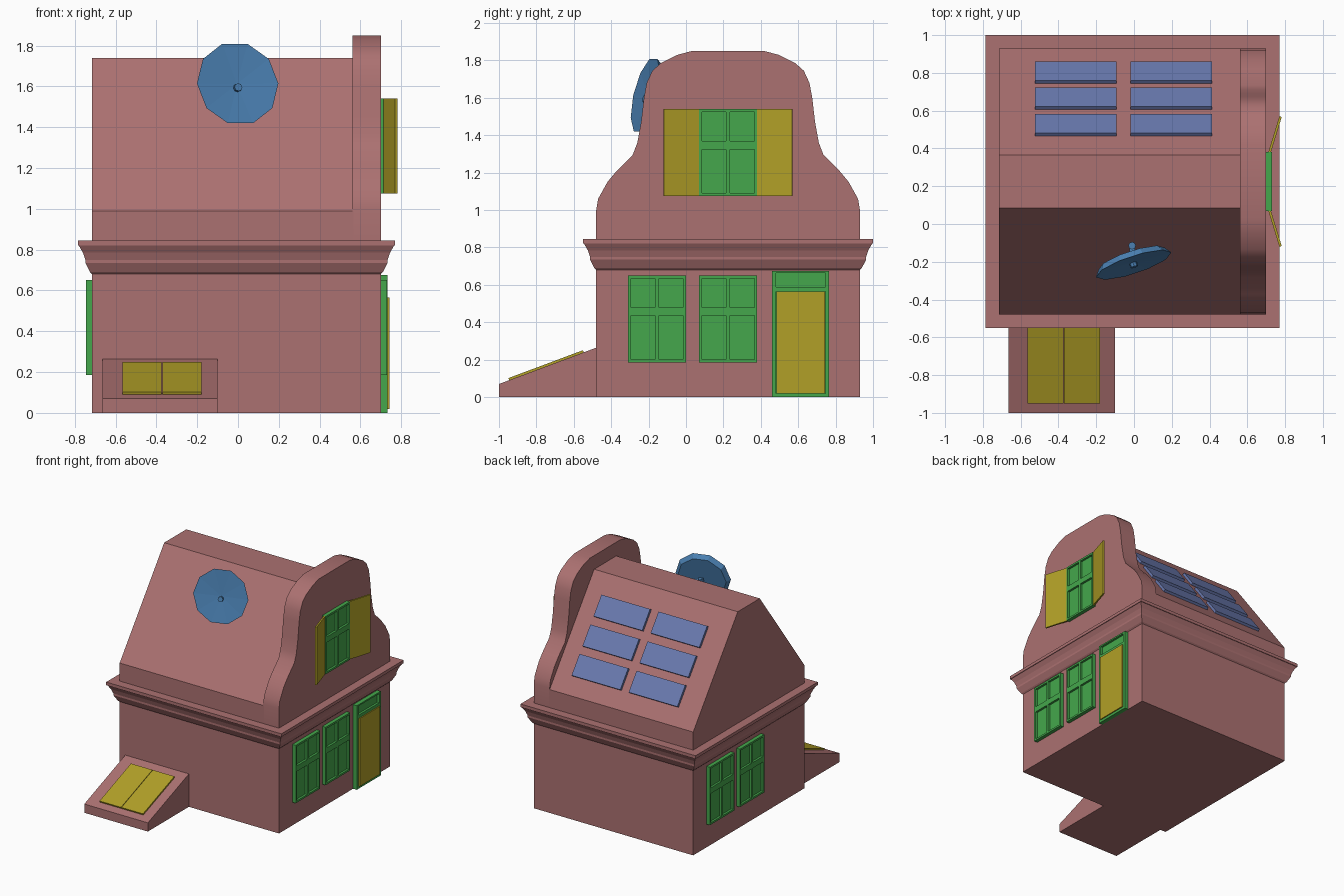
import bpy, bmesh, math
from mathutils import Vector, Matrix

default = bpy.data.objects.get("Cube")
if default:
    bpy.data.objects.remove(default, do_unlink=True)


def material(name, rgb):
    m = bpy.data.materials.new(name)
    m.use_nodes = True
    m.diffuse_color = (*rgb, 1)
    m.node_tree.nodes["Principled BSDF"].inputs["Base Color"].default_value = (*rgb, 1)
    return m


BRICK = material("dusty red", (0.41, 0.165, 0.165))
GREEN = material("green", (0.058, 0.39, 0.072))
YELLOW = material("mustard", (0.44, 0.35, 0.02))
SOLAR = material("panel blue", (0.144, 0.195, 0.434))
STEEL = material("dish blue", (0.069, 0.216, 0.445))


def finish(bm, name, mat, smooth=None):
    bmesh.ops.recalc_face_normals(bm, faces=bm.faces)
    me = bpy.data.meshes.new(name)
    bm.to_mesh(me)
    bm.free()
    me.materials.append(mat)
    ob = bpy.data.objects.new(name, me)
    bpy.context.scene.collection.objects.link(ob)
    if smooth:
        bpy.ops.object.select_all(action='DESELECT')
        ob.select_set(True)
        bpy.context.view_layer.objects.active = ob
        bpy.ops.object.shade_smooth_by_angle(angle=math.radians(smooth))
    return ob


def add_box(bm, lo, hi, matrix=Matrix()):
    lo, hi = Vector(lo), Vector(hi)
    size = [abs(c) for c in hi - lo]
    bmesh.ops.create_cube(bm, size=1, matrix=matrix @ Matrix.Translation((lo + hi) / 2)
                          @ Matrix.Diagonal((*size, 1)))


def extrude_x(name, profile, x0, x1, mat, smooth=None):
    bm = bmesh.new()
    face = bm.faces.new([bm.verts.new((x0, y, z)) for y, z in profile])
    new = bmesh.ops.extrude_face_region(bm, geom=[face])["geom"]
    bmesh.ops.translate(bm, vec=(x1 - x0, 0, 0),
                        verts=[v for v in new if isinstance(v, bmesh.types.BMVert)])
    return finish(bm, name, mat, smooth)


LEFT, RIGHT, FRONT, BACK, MID = -0.715, 0.70, -0.48, 0.93, 0.225

# Walls with flared cornice, lofted from offset rectangles
bm = bmesh.new()
rings = []
for off, z in [(0, 0), (0, .68), (.01, .69), (.033, .735), (.033, .75),
               (.045, .785), (.065, .82), (.07, .82), (.07, .845)]:
    rings.append([bm.verts.new(p) for p in (
        (LEFT - off, FRONT - off, z), (RIGHT + off, FRONT - off, z),
        (RIGHT + off, BACK + off, z), (LEFT - off, BACK + off, z))])
for a, b in zip(rings, rings[1:]):
    for i in range(4):
        j = (i + 1) % 4
        bm.faces.new((a[i], a[j], b[j], b[i]))
bm.faces.new(rings[0][::-1])
bm.faces.new(rings[-1])
finish(bm, "walls_and_cornice", BRICK)

# Roof with short knee walls and flat ridge
EAVE, RIDGE, RIDGE_HALF = 0.99, 1.74, 0.14
extrude_x("roof", [(FRONT, .84), (FRONT, EAVE), (MID - RIDGE_HALF, RIDGE),
                   (MID + RIDGE_HALF, RIDGE), (BACK, EAVE), (BACK, .84)], LEFT, .565, BRICK)

# Bell shaped gable, half profile mirrored about the middle
half = [(.705, .84), (.705, 1.0), (.695, 1.06), (.645, 1.15), (.595, 1.21), (.51, 1.295),
        (.485, 1.36), (.465, 1.47), (.45, 1.6), (.435, 1.68), (.405, 1.745),
        (.36, 1.785), (.27, 1.83), (.195, 1.85)]
extrude_x("gable", [(MID - d, z) for d, z in half] + [(MID + d, z) for d, z in half[::-1]],
          .56, RIGHT, BRICK, 35)


# Four pane windows
def window(name, side, y, z):
    wall = RIGHT if side > 0 else LEFT
    w, h = .155, .465
    bm = bmesh.new()

    def part(y0, y1, z0, z1, depth):
        add_box(bm, (wall - side * .01, y + y0, z + z0), (wall + side * depth, y + y1, z + z1))
    part(-w, w, 0, h, .012)
    for y0, y1 in ((-w, -w + .015), (-.01, .01), (w - .015, w)):
        part(y0, y1, 0, h, .03)
    for z0, z1 in ((0, .015), (.25, .295), (h - .015, h)):
        part(-w, w, z0, z1, .0295)
    finish(bm, name, GREEN)


window("right_window_front", 1, MID - .38, .185)
window("right_window_middle", 1, MID, .185)
window("left_window_middle", -1, MID, .185)
window("left_window_back", -1, MID + .38, .185)
window("gable_window", 1, MID, 1.075)

# Open shutters beside the gable window
for side, label in ((-1, "front"), (1, "back")):
    bm = bmesh.new()
    hinge = Matrix.Translation((.712, MID + side * .157, 1.075)) @ Matrix.Rotation(
        -side * math.radians(17), 4, 'Z')
    add_box(bm, (0, 0, 0), (.013, side * .197, .465), hinge)
    finish(bm, "shutter_" + label, YELLOW)

# Door frame with recessed transom, and door leaf
bm = bmesh.new()
add_box(bm, (.69, .46, 0), (.715, .765, .675))
for y0, y1, z0, z1 in ((.46, .48, 0, .675), (.745, .765, 0, .675),
                       (.46, .765, .565, .59), (.46, .765, .663, .675), (.46, .765, 0, .02)):
    add_box(bm, (.69, y0, z0), (.733, y1, z1))
finish(bm, "door_frame", GREEN)
bm = bmesh.new()
add_box(bm, (.71, .485, .02), (.742, .742, .565))
finish(bm, "door", YELLOW)

# Cellar entrance with two sloping leaves
extrude_x("cellar_entrance", [(-1, 0), (-1, .07), (FRONT + .01, .268), (FRONT + .01, 0)],
          -.665, -.1, BRICK)
tilt = math.atan2(.198, .53)
slope = Matrix.Translation((-.372, -.945, .0905)) @ Matrix.Rotation(tilt, 4, 'X')
for side, label in ((-1, "left"), (1, "right")):
    bm = bmesh.new()
    add_box(bm, (side * .002, 0, -.005), (side * .193, .425, .012), slope)
    finish(bm, "cellar_door_" + label, YELLOW)

# Solar panels on the back slope
run, drop = BACK - MID - RIDGE_HALF, RIDGE - EAVE
pitch = math.atan2(drop, run)
for row, y in enumerate((.465, .605, .743)):
    z = RIDGE - (y - MID - RIDGE_HALF) * drop / run
    for col, x in enumerate((-.525, -.018)):
        bm = bmesh.new()
        frame = Matrix.Translation((x, y, z)) @ Matrix.Rotation(-pitch, 4, 'X')
        add_box(bm, (0, 0, -.005), (.432, .168, .02), frame)
        finish(bm, f"solar_panel_{row + 1}_{col + 1}", SOLAR)

# Ten sided dish with feed, on a short mast
aim = Vector((.33, -1, .24)).to_track_quat('Z', 'Y').to_matrix().to_4x4()
place = Matrix.Translation((-.007, -.2, 1.61)) @ aim
bm = bmesh.new()
bmesh.ops.create_cone(bm, cap_ends=True, segments=10, radius1=.185, radius2=.21, depth=.035,
                      matrix=Matrix.Rotation(math.pi / 2, 4, 'Z'))
front = max(bm.faces, key=lambda f: f.calc_center_median().z)
bmesh.ops.poke(bm, faces=[front], offset=-.015)
bmesh.ops.create_cone(bm, cap_ends=True, segments=8, radius1=.02, radius2=.02, depth=.03,
                      matrix=Matrix.Translation((0, -.02, .01)))
bmesh.ops.transform(bm, matrix=place, verts=bm.verts)
finish(bm, "dish", STEEL)
bm = bmesh.new()
bmesh.ops.create_cone(bm, cap_ends=True, segments=8, radius1=.02, radius2=.02, depth=.2,
                      matrix=Matrix.Translation((-.01, -.115, 1.53)))
add_box(bm, (-.025, -.19, 1.585), (.005, -.1, 1.615))
finish(bm, "dish_mast", STEEL)
